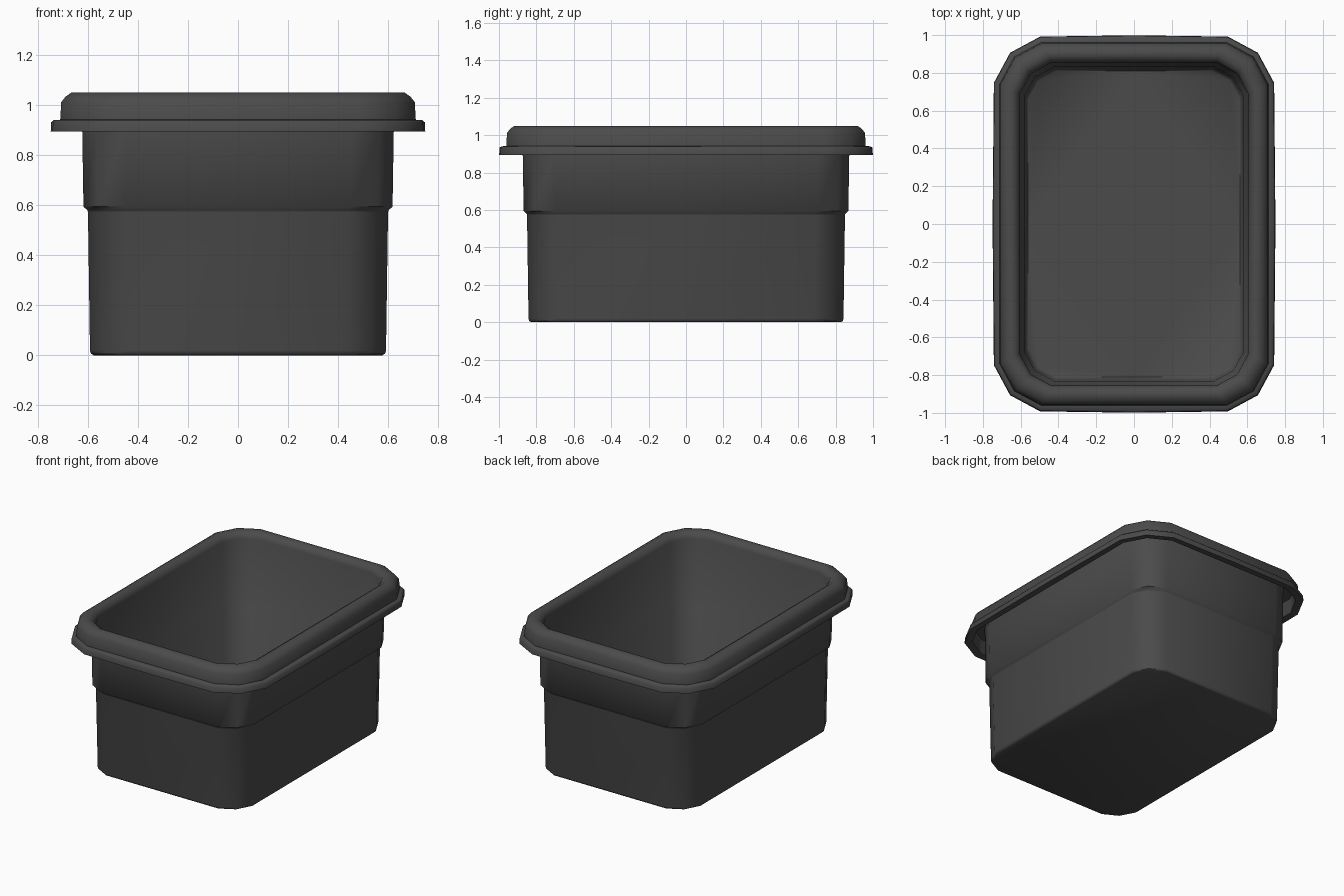
import bpy, bmesh, math

if "Cube" in bpy.data.objects:
    bpy.data.objects.remove(bpy.data.objects["Cube"])

# dark grey plastic
mat = bpy.data.materials.new("dark_grey_plastic")
mat.diffuse_color = (0.07, 0.07, 0.07, 1)
mat.use_nodes = True
mat.node_tree.nodes["Principled BSDF"].inputs["Base Color"].default_value = mat.diffuse_color


def outline(hx, z, c, bulge):
    """Chamfer-rounded rectangle, two segments per corner, with side midpoints."""
    hy = hx + 0.25
    m = 0.35 * c
    q = [(hx, hy - c), (hx - m, hy - m), (hx - c, hy)]
    pts = [(hx + bulge, 0)] + q + [(0, hy + bulge)]
    pts += [(-x, y) for x, y in reversed(q)] + [(-hx - bulge, 0)]
    pts += [(-x, -y) for x, y in q] + [(0, -hy - bulge)]
    pts += [(x, -y) for x, y in reversed(q)]
    return [(x, y, z) for x, y in pts]


# section: half width, height, corner size, side bulge
section = [
    # outer wall with step
    (0.577, 0.000, 0.15, 0), (0.588, 0.006, 0.155, 0), (0.592, 0.020, 0.16, 0),
    (0.600, 0.572, 0.16, 0), (0.602, 0.580, 0.16, 0), (0.618, 0.594, 0.165, 0),
    (0.623, 0.900, 0.17, 0), (0.625, 1.000, 0.17, 0),
    # hollow underside of rim and flange
    (0.690, 1.000, 0.21, 0), (0.698, 0.900, 0.22, 0),
    (0.742, 0.895, 0.245, 0.007), (0.740, 0.932, 0.245, 0.007),
    (0.733, 0.940, 0.24, 0.005), (0.711, 0.942, 0.22, 0),
    # rolled rim
    (0.707, 1.012, 0.22, 0), (0.690, 1.034, 0.21, 0), (0.667, 1.050, 0.20, 0),
    (0.640, 1.050, 0.19, 0), (0.617, 1.036, 0.175, 0), (0.604, 1.010, 0.165, 0),
    # inner wall and floor
    (0.598, 0.594, 0.16, 0), (0.580, 0.572, 0.155, 0),
    (0.572, 0.045, 0.15, 0), (0.560, 0.030, 0.15, 0),
]

bm = bmesh.new()
rings = [[bm.verts.new(p) for p in outline(*s)] for s in section]
for a, b in zip(rings, rings[1:]):
    n = len(a)
    for i in range(n):
        j = (i + 1) % n
        bm.faces.new((a[i], a[j], b[j], b[i]))
bm.faces.new(list(reversed(rings[0])))
bm.faces.new(rings[-1])
bmesh.ops.recalc_face_normals(bm, faces=bm.faces)

# storage tub
mesh = bpy.data.meshes.new("storage_tub")
bm.to_mesh(mesh)
bm.free()
mesh.materials.append(mat)
tub = bpy.data.objects.new("storage_tub", mesh)
bpy.context.collection.objects.link(tub)
bpy.context.view_layer.objects.active = tub
tub.select_set(True)
bpy.ops.object.shade_smooth_by_angle(angle=math.radians(50))
